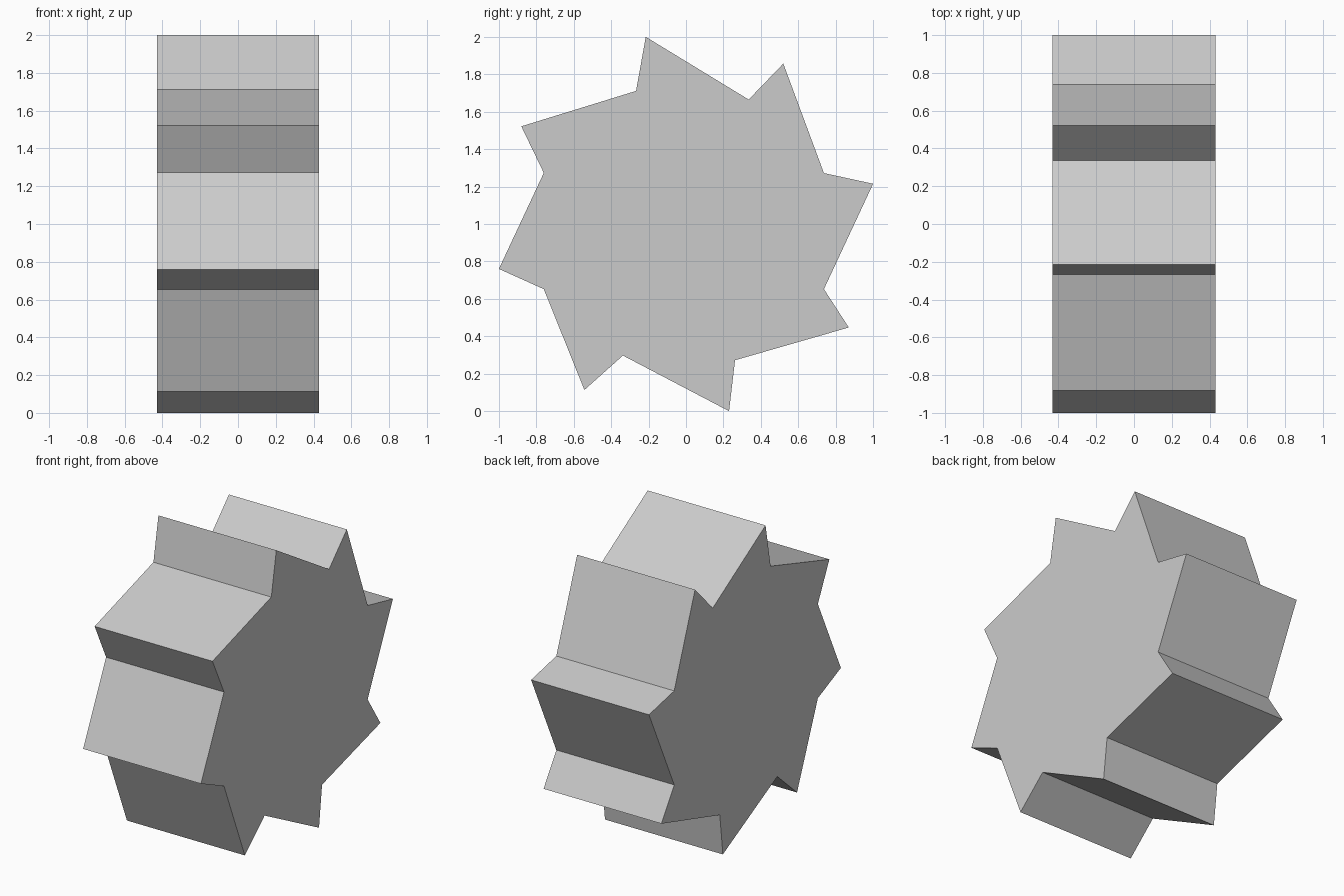
import bpy, bmesh

if "Cube" in bpy.data.objects:
    bpy.data.objects.remove(bpy.data.objects["Cube"])

HALF_WIDTH = 0.43

# Toothed wheel outline as (y, z): alternating tooth tip and valley
OUTLINE = [
    (-0.215, 2.0), (0.335, 1.665), (0.52, 1.857), (0.737, 1.272),
    (1.0, 1.215), (0.737, 0.652), (0.87, 0.447), (0.262, 0.272),
    (0.23, 0.0), (-0.337, 0.297), (-0.543, 0.113), (-0.76, 0.652),
    (-1.0, 0.76), (-0.76, 1.273), (-0.88, 1.522), (-0.267, 1.711),
]

# Extrude the outline along x
bm = bmesh.new()
face = bm.faces.new([bm.verts.new((-HALF_WIDTH, y, z)) for y, z in OUTLINE])
extruded = bmesh.ops.extrude_face_region(bm, geom=[face], use_keep_orig=True)
verts = [v for v in extruded["geom"] if isinstance(v, bmesh.types.BMVert)]
bmesh.ops.translate(bm, verts=verts, vec=(2 * HALF_WIDTH, 0, 0))
bmesh.ops.recalc_face_normals(bm, faces=bm.faces[:])

mesh = bpy.data.meshes.new("ratchet_wheel")
bm.to_mesh(mesh)
bm.free()
bpy.context.collection.objects.link(bpy.data.objects.new("ratchet_wheel", mesh))
